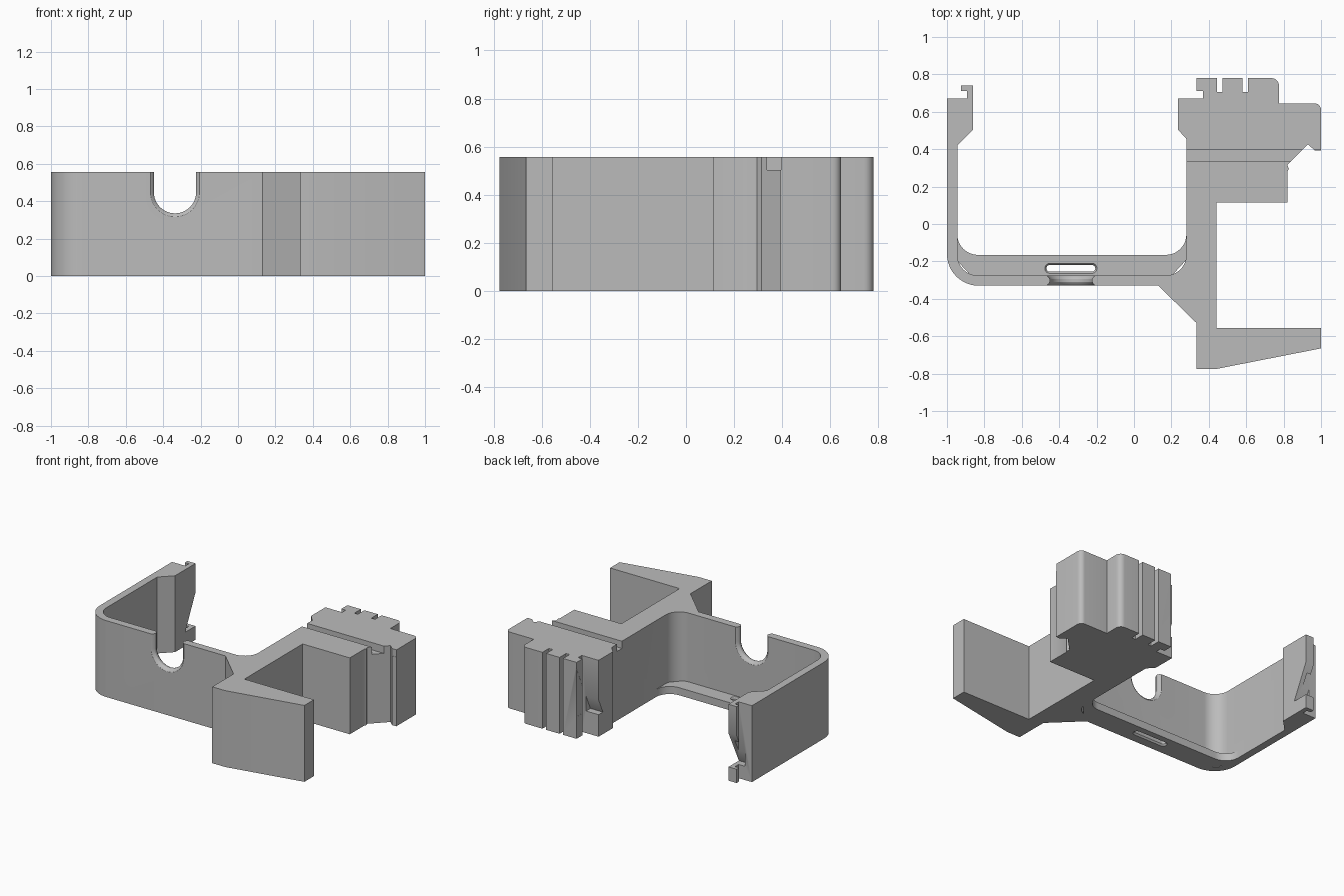
import bpy, bmesh, math

old = bpy.data.objects.get("Cube")
if old:
    bpy.data.objects.remove(old, do_unlink=True)

HEIGHT = 0.556

grey = bpy.data.materials.new("light grey plastic")
grey.use_nodes = True
colour = (0.5, 0.5, 0.5, 1)
grey.diffuse_color = colour
grey.node_tree.nodes["Principled BSDF"].inputs["Base Color"].default_value = colour


def arc(cx, cy, r, start, end, steps=12):
    angles = [math.radians(start + (end - start) * i / steps) for i in range(steps + 1)]
    return [(cx + r * math.cos(a), cy + r * math.sin(a)) for a in angles]


def loft(name, rings):
    """Closed solid through rings of 3D points."""
    bm = bmesh.new()
    loops = [[bm.verts.new(p) for p in ring] for ring in rings]
    n = len(loops[0])
    for a, b in zip(loops, loops[1:]):
        for i in range(n):
            j = (i + 1) % n
            bm.faces.new((a[i], a[j], b[j], b[i]))
    bm.faces.new(loops[0])
    bm.faces.new(loops[-1])
    bmesh.ops.recalc_face_normals(bm, faces=bm.faces)
    mesh = bpy.data.meshes.new(name)
    bm.to_mesh(mesh)
    bm.free()
    mesh.materials.append(grey)
    obj = bpy.data.objects.new(name, mesh)
    bpy.context.collection.objects.link(obj)
    return obj


def prism(name, outline, z0, z1):
    return loft(name, [[(x, y, z) for x, y in outline] for z in (z0, z1)])


def combine(target, tool, operation):
    mod = target.modifiers.new(tool.name, "BOOLEAN")
    mod.object = tool
    mod.operation = operation
    mod.solver = "EXACT"
    bpy.context.view_layer.objects.active = target
    bpy.ops.object.modifier_apply(modifier=mod.name)
    bpy.data.objects.remove(tool, do_unlink=True)


# Main outline: curved wall, front arm, ribbed block and the two hooks
outline = [(-1, 0.67)] + arc(-0.83, -0.16, 0.17, 180, 270)
outline += [(0.13, -0.33), (0.335, -0.53), (0.335, -0.775), (0.44, -0.775),
            (1, -0.665), (1, -0.555), (0.44, -0.555), (0.44, 0.115),
            (0.82, 0.115), (0.82, 0.28), (0.828, 0.295), (0.82, 0.315),
            (0.93, 0.427), (0.966, 0.393), (1, 0.393)]
outline += arc(0.965, 0.61, 0.035, 0, 90, 6) + [(0.775, 0.645)]
outline += arc(0.735, 0.74, 0.04, 0, 90, 6)
for x in (0.61, 0.445):
    outline += [(x, 0.78), (x, 0.705), (x - 0.03, 0.705), (x - 0.03, 0.78)]
outline[-4:] = [(0.472, 0.78), (0.472, 0.705), (0.444, 0.705), (0.444, 0.78)]
outline += [(0.335, 0.78), (0.335, 0.711), (0.37, 0.711), (0.37, 0.67),
            (0.235, 0.67), (0.235, 0.505), (0.28, 0.455)]
outline += arc(0.17, -0.165, 0.11, 0, -90) + arc(-0.835, -0.165, 0.11, 270, 180)
outline += [(-0.945, 0.42), (-0.86, 0.505), (-0.86, 0.74), (-0.925, 0.74),
            (-0.925, 0.711), (-0.893, 0.711), (-0.893, 0.67)]
bracket = prism("bracket_body", outline, 0, HEIGHT)

# Low ledge along the inside of the wall
ledge = [(-0.97, -0.06), (-0.97, -0.17), (-0.85, -0.3), (0.18, -0.3), (0.3, -0.17), (0.3, -0.06)]
ledge += arc(0.17, -0.055, 0.11, 0, -90) + arc(-0.835, -0.055, 0.11, 270, 180)
combine(bracket, prism("ledge", ledge, 0, 0.055), "UNION")

# U-shaped cable notch with rounded rims
rings = []
for y, r in ((-0.36, 0.138), (-0.33, 0.132), (-0.322, 0.12), (-0.31, 0.113),
             (-0.295, 0.113), (-0.283, 0.12), (-0.275, 0.132), (-0.25, 0.138)):
    u = [(-0.337 - r, 0.7)] + arc(-0.337, 0.448, r, 180, 360, 24) + [(-0.337 + r, 0.7)]
    rings.append([(x, y, z) for x, z in u])
combine(bracket, loft("notch_cutter", rings), "DIFFERENCE")

# Tie slot through the ledge with softened rims
rings = []
for z, r in ((-0.02, 0.027), (0, 0.027), (0.012, 0.018), (0.043, 0.018), (0.055, 0.027), (0.08, 0.027)):
    s = arc(-0.45, -0.237, r, 90, 270) + arc(-0.225, -0.237, r, 270, 450)
    rings.append([(x, y, z) for x, y in s])
combine(bracket, loft("slot_cutter", rings), "DIFFERENCE")

# Shallow groove across the top of the block
groove = [(0.2, 0.337), (1.1, 0.337), (1.1, 0.395), (0.2, 0.395)]
groove = [(x, min(y, 0.395)) for x, y in groove]
combine(bracket, prism("groove_cutter", groove, 0.503, 0.7), "DIFFERENCE")

# Wedge recesses behind the two hooks
for x0, x1, z0, z1 in ((-0.945, -0.8, 0.1, 0.47), (0.2, 0.336, 0.16, 0.55)):
    wedge = [(0.62, z0), (0.8, z0), (0.8, z1)]
    combine(bracket, loft("wedge_cutter", [[(x, y, z) for y, z in wedge] for x in (x0, x1)]), "DIFFERENCE")

# Smooth shading on the curved parts only
bpy.ops.object.select_all(action="DESELECT")
bracket.select_set(True)
bpy.context.view_layer.objects.active = bracket
bpy.ops.object.shade_smooth_by_angle(angle=math.radians(30))
